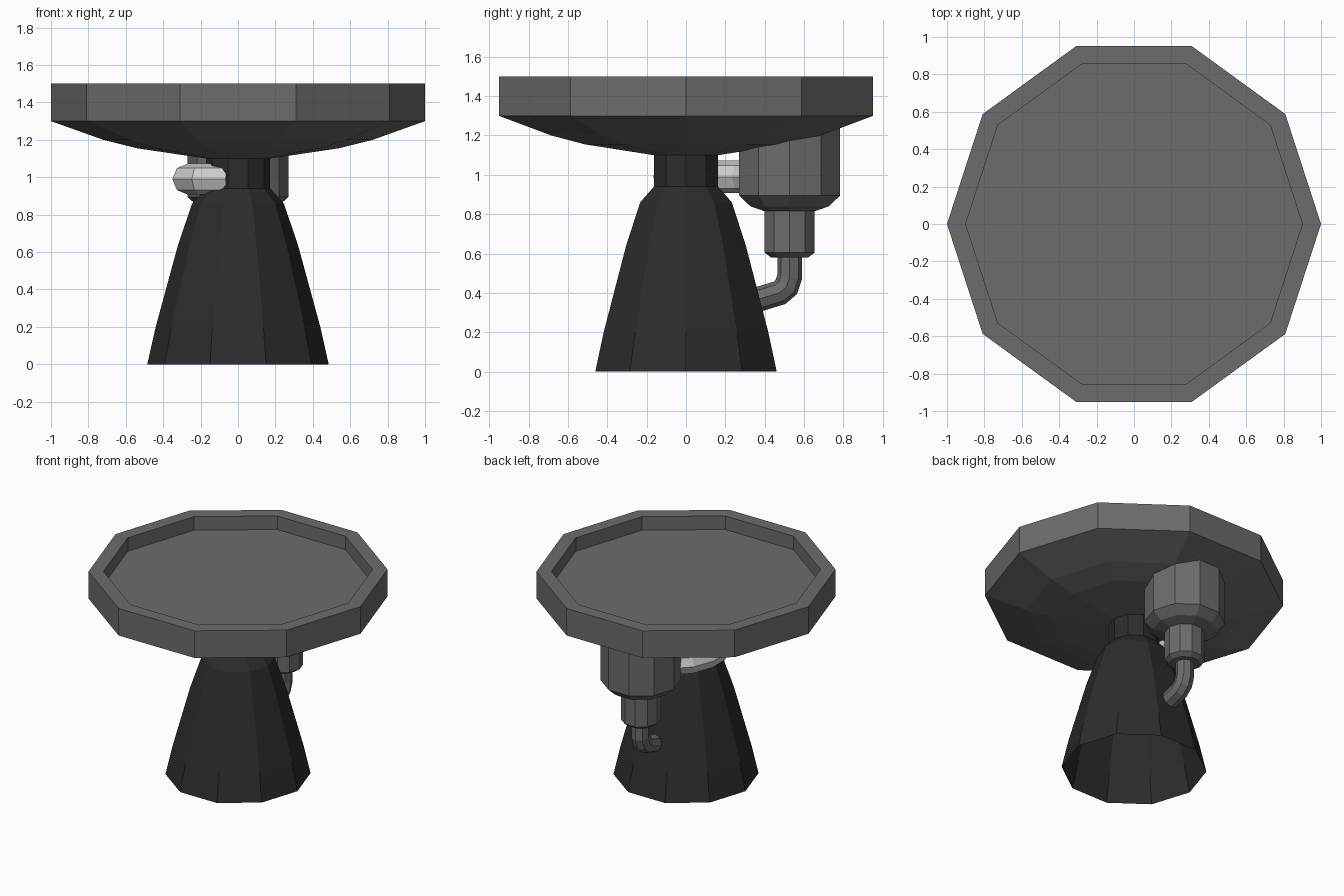
import bpy, bmesh, math
from mathutils import Vector

if "Cube" in bpy.data.objects:
    bpy.data.objects.remove(bpy.data.objects["Cube"])


def material(name, v):
    m = bpy.data.materials.new(name)
    m.diffuse_color = (v, v, v, 1)
    m.use_nodes = True
    m.node_tree.nodes["Principled BSDF"].inputs["Base Color"].default_value = m.diffuse_color
    return m


def finish(name, bm, mat):
    bmesh.ops.remove_doubles(bm, verts=bm.verts, dist=1e-5)
    bmesh.ops.recalc_face_normals(bm, faces=bm.faces)
    me = bpy.data.meshes.new(name)
    bm.to_mesh(me)
    bm.free()
    me.materials.append(mat)
    ob = bpy.data.objects.new(name, me)
    bpy.context.collection.objects.link(ob)
    return ob


def skin(bm, rings, cap_start, cap_end):
    n = len(rings[0])
    for a, b in zip(rings, rings[1:]):
        for i in range(n):
            j = (i + 1) % n
            bm.faces.new((a[i], a[j], b[j], b[i]))
    if cap_start:
        bm.faces.new(rings[0][::-1])
    if cap_end:
        bm.faces.new(rings[-1])


def lathe(name, profile, mat, y=0, sides=10, cap_start=True, cap_end=True):
    bm = bmesh.new()
    rings = [[bm.verts.new((r * math.cos(i * math.tau / sides),
                            y + r * math.sin(i * math.tau / sides), z))
              for i in range(sides)] for r, z in profile]
    skin(bm, rings, cap_start, cap_end)
    return finish(name, bm, mat)


def tube(name, path, radius, normal, mat, sides=8):
    # path lies in a plane with the given normal
    pts = [Vector(p) for p in path]
    n = Vector(normal)
    bm = bmesh.new()
    rings = []
    for k, p in enumerate(pts):
        d0 = (p - pts[k - 1]).normalized() if k else None
        d1 = (pts[k + 1] - p).normalized() if k < len(pts) - 1 else None
        t = ((d0 or d1) + (d1 or d0)).normalized()
        side = n.cross(t) / t.dot(d0 or d1)
        rings.append([bm.verts.new(p + radius * (
            n * math.cos(i * math.tau / sides) + side * math.sin(i * math.tau / sides)))
            for i in range(sides)])
    skin(bm, rings, True, True)
    return finish(name, bm, mat)


mid = material("mid_grey", 0.15)
dark = material("dark_grey", 0.025)
light = material("light_grey", 0.7)

# Shallow dish with raised rim
lathe("dish", [(0.172, 1.1), (0.54, 1.155), (0.72, 1.2), (1.0, 1.3),
               (1.0, 1.5), (0.9, 1.5), (0.9, 1.4)], mid)

# Hollow flared stand with a narrow neck
lathe("stand", [(0.485, 0), (0.44, 0.2), (0.32, 0.64), (0.245, 0.86),
                (0.172, 0.94), (0.172, 1.11)], dark, cap_start=False)

# Canister hanging under the back of the dish
lathe("canister", [(0.1, 0.58), (0.134, 0.605), (0.134, 0.815),
                   (0.21, 0.84), (0.27, 0.895), (0.27, 1.3)], mid, y=0.527)

# Drain pipe bending into the stand
tube("drain_pipe", [(0, 0.527, 0.6), (0, 0.527, 0.48), (0, 0.51, 0.43),
                    (0, 0.475, 0.4), (0, 0.28, 0.34)], 0.063, (1, 0, 0), mid)

# Side pipe curving round the neck
tube("side_pipe", [(-0.08, 0.42, 0.99), (-0.22, 0.28, 0.99), (-0.268, 0.15, 0.99),
                   (-0.268, 0.03, 0.99), (-0.2, -0.065, 0.99), (-0.055, -0.085, 0.99)],
     0.083, (0, 0, 1), light)
